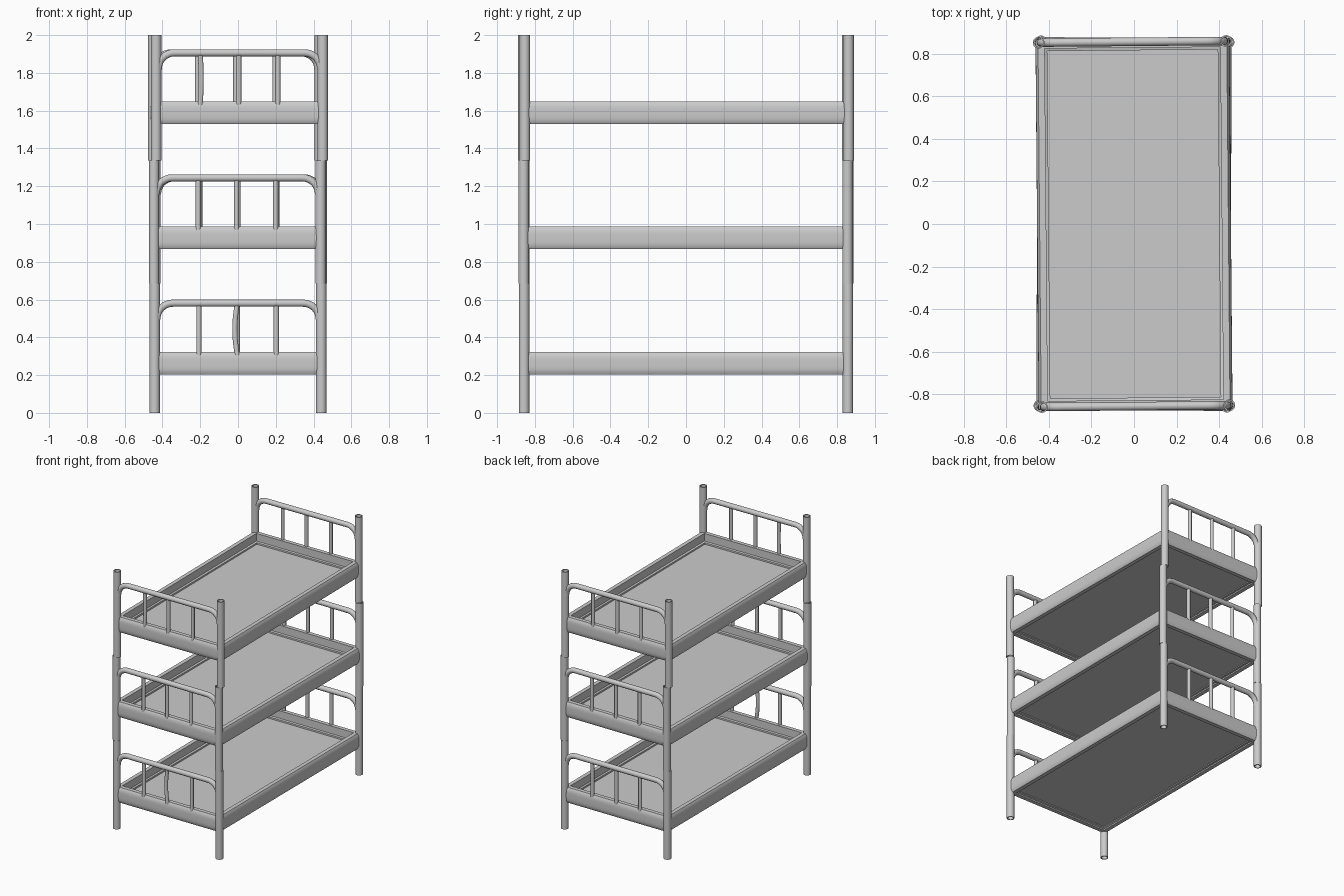
import bpy, bmesh, math
from mathutils import Matrix

if "Cube" in bpy.data.objects:
    bpy.data.objects.remove(bpy.data.objects["Cube"])

HX, HY = 0.441, 0.857         # post centre lines
# per tier: bed rail bottom, post bottom, post top, slight twist in degrees
TIERS = [("lower", 0.204, 0.0, 0.685, 0.0),
         ("middle", 0.867, 0.685, 1.335, -0.25),
         ("upper", 1.529, 1.335, 2.0, 0.5)]


def finish(name, bm, twist):
    bmesh.ops.recalc_face_normals(bm, faces=bm.faces[:])
    bm.transform(Matrix.Rotation(math.radians(twist), 4, 'Z'))
    me = bpy.data.meshes.new(name)
    bm.to_mesh(me)
    bm.free()
    ob = bpy.data.objects.new(name, me)
    bpy.context.collection.objects.link(ob)
    bpy.context.view_layer.objects.active = ob
    ob.select_set(True)
    bpy.ops.object.shade_smooth_by_angle(angle=math.radians(35))
    ob.select_set(False)
    return ob


def loft(bm, rings):
    """Closed profile joined around a closed series of rings."""
    vs = [[bm.verts.new(p) for p in r] for r in rings]
    for i in range(len(vs)):
        a, b = vs[i], vs[(i + 1) % len(vs)]
        for j in range(len(a)):
            k = (j + 1) % len(a)
            bm.faces.new((a[j], a[k], b[k], b[j]))


def posts(name, z0, z1, twist):
    # hollow tubes at the four corners
    bm = bmesh.new()
    n, ro, ri = 24, 0.0275, 0.021
    for sx in (-1, 1):
        for sy in (-1, 1):
            rings = []
            for r, z in ((ro, z0), (ro, z1), (ri, z1), (ri, z0)):
                rings.append([(sx * HX + r * math.cos(2 * math.pi * i / n),
                               sy * HY + r * math.sin(2 * math.pi * i / n), z)
                              for i in range(n)])
            loft(bm, rings)
    finish(name, bm, twist)


def frame(name, z, twist):
    # mitred rail, slightly rounded outside, with a low inner ledge
    outer = [(0.015 - 0.012 * abs(t) ** 4, 0.0595 + 0.0595 * t)
             for t in [i / 5 - 1 for i in range(11)]]
    inner = [(-0.028, 0.119), (-0.028, 0.06), (-0.04, 0.055),
             (-0.04, 0.015), (-0.028, 0.01), (-0.028, 0.0)]
    bm = bmesh.new()
    loft(bm, [[(sx * (HX + d), sy * (HY + d), z + h) for d, h in outer + inner]
              for sx, sy in ((-1, -1), (1, -1), (1, 1), (-1, 1))])
    finish(name, bm, twist)


def panel(name, z, twist):
    bm = bmesh.new()
    bmesh.ops.create_cube(bm, size=1, matrix=Matrix.Translation((0, 0, z + 0.0325))
                          @ Matrix.Diagonal((2 * HX - 0.07, 2 * HY - 0.07, 0.02, 1)))
    finish(name, bm, twist)


def tube(name, pts, r, twist):
    # round bar along a path of points
    cu = bpy.data.curves.new(name, 'CURVE')
    cu.dimensions = '3D'
    cu.bevel_depth = r
    cu.bevel_resolution = 3
    sp = cu.splines.new('POLY')
    sp.points.add(len(pts) - 1)
    for p, c in zip(sp.points, pts):
        p.co = (*c, 1)
    sp.use_smooth = True
    ob = bpy.data.objects.new(name, cu)
    ob.rotation_euler.z = math.radians(twist)
    bpy.context.collection.objects.link(ob)


for tier, z, p0, p1, twist in TIERS:
    posts(tier + "_posts", p0, p1, twist)
    frame(tier + "_bed_frame", z, twist)
    panel(tier + "_bed_base", z, twist)
    for end, y in (("front", -HY), ("back", HY)):
        # arched end rail
        top, rad, cx = z + 0.377, 0.085, 0.345
        arc = [(cx + rad * math.sin(a), top - rad + rad * math.cos(a))
               for a in [math.radians(90 * i / 8) for i in range(9)]]
        path = [(-x, y, h) for x, h in reversed(arc)] + [(x, y, h) for x, h in arc]
        tube(f"{tier}_{end}_arch", path, 0.02, twist)
        # upright bars, two of them slightly bent
        for i, x in enumerate((-0.207, -0.004, 0.203)):
            bend = {("lower", "front", 1): -0.013,
                    ("upper", "front", 0): 0.004}.get((tier, end, i), 0)
            z0, z1 = z + 0.1, top
            steps = 10 if bend else 1
            bar = [(x + bend * math.sin(math.pi * t / steps), y,
                    z0 + (z1 - z0) * t / steps) for t in range(steps + 1)]
            tube(f"{tier}_{end}_bar_{i + 1}", bar, 0.014, twist)
